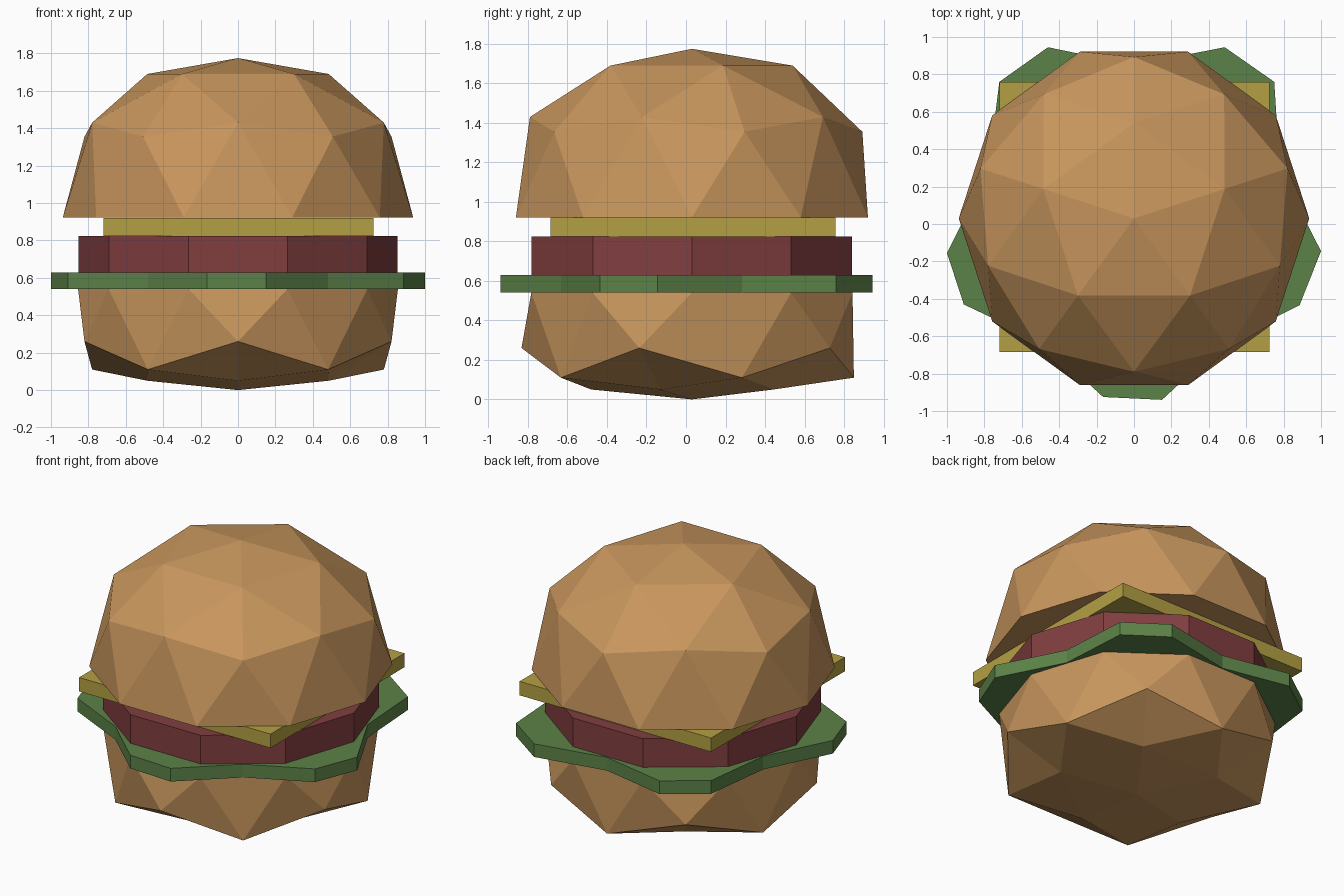
import bpy, bmesh, math
from mathutils import Matrix

if "Cube" in bpy.data.objects:
    bpy.data.objects.remove(bpy.data.objects["Cube"])

CY = 0.03  # shared centre line of the stack


def material(name, rgb):
    def lin(c):
        c /= 255
        return c / 12.92 if c <= 0.04045 else ((c + 0.055) / 1.055) ** 2.4
    m = bpy.data.materials.new(name)
    m.diffuse_color = [lin(c) for c in rgb] + [1]
    m.use_nodes = True
    m.node_tree.nodes["Principled BSDF"].inputs["Base Color"].default_value = m.diffuse_color
    return m


def finish(name, bm, mat):
    bmesh.ops.recalc_face_normals(bm, faces=bm.faces)
    me = bpy.data.meshes.new(name)
    bm.to_mesh(me)
    bm.free()
    me.materials.append(mat)
    ob = bpy.data.objects.new(name, me)
    bpy.context.collection.objects.link(ob)
    return ob


def bun(name, side, rings, mat):
    """Half icosphere; each latitude ring gets its own (radius, height)."""
    bm = bmesh.new()
    bmesh.ops.create_icosphere(bm, subdivisions=2, radius=1)
    bmesh.ops.rotate(bm, verts=bm.verts, matrix=Matrix.Rotation(math.pi / 2, 3, 'Z'))
    bmesh.ops.delete(bm, geom=[v for v in bm.verts if v.co.z * side < -0.01], context='VERTS')
    bmesh.ops.holes_fill(bm, edges=[e for e in bm.edges if e.is_boundary], sides=0)
    levels = (1, 0.8507, 0.5257, 0.4472, 0)
    for v in bm.verts:
        i = min(range(5), key=lambda k: abs(levels[k] - abs(v.co.z)))
        r, z = rings[i]
        a = math.atan2(v.co.y, v.co.x)
        v.co = (r * math.cos(a), CY + r * math.sin(a), z)
    return finish(name, bm, mat)


def slab(name, outline, z0, z1, mat):
    """Outline extruded from z0 to z1."""
    bm = bmesh.new()
    face = bm.faces.new([bm.verts.new((x, y, z0)) for x, y in outline])
    ext = bmesh.ops.extrude_face_region(bm, geom=[face], use_keep_orig=True)
    for g in ext['geom']:
        if isinstance(g, bmesh.types.BMVert):
            g.co.z = z1
    return finish(name, bm, mat)


def polar(r, deg):
    a = math.radians(deg)
    return (r * math.cos(a), CY + r * math.sin(a))


bread = material("toasted bread", (200, 150, 93))
green = material("lettuce green", (92, 130, 72))
red = material("meat red", (129, 62, 64))
yellow = material("cheese yellow", (180, 160, 68))

# Buns
bun("bottom_bun", -1, [(0, 0), (0.51, 0.05), (0.82, 0.11), (0.863, 0.26), (0.855, 0.54)], bread)
bun("top_bun", 1, [(0, 1.775), (0.51, 1.69), (0.82, 1.43), (0.863, 1.355), (0.937, 0.922)], bread)

# Lettuce: five blunt lobes, with a notch between each pair
tips = [(-0.165, -0.925), (0.15, -0.94), (0.885, -0.435), (1, -0.145), (0.75, 0.76),
        (0.485, 0.945), (-0.46, 0.945), (-0.72, 0.76), (-1, -0.155), (-0.91, -0.43)]
leaf = []
for k in range(5):
    leaf += [tips[2 * k], tips[2 * k + 1], polar(0.82, -54 + 72 * k)]
slab("lettuce", leaf, 0.54, 0.63, green)

# Ten-sided patty
slab("patty", [polar(0.853, 36 * k) for k in range(10)], 0.63, 0.825, red)

# Square cheese slice
slab("cheese", [(-0.72, -0.685), (0.725, -0.685), (0.725, 0.758), (-0.72, 0.758)], 0.825, 0.92, yellow)
